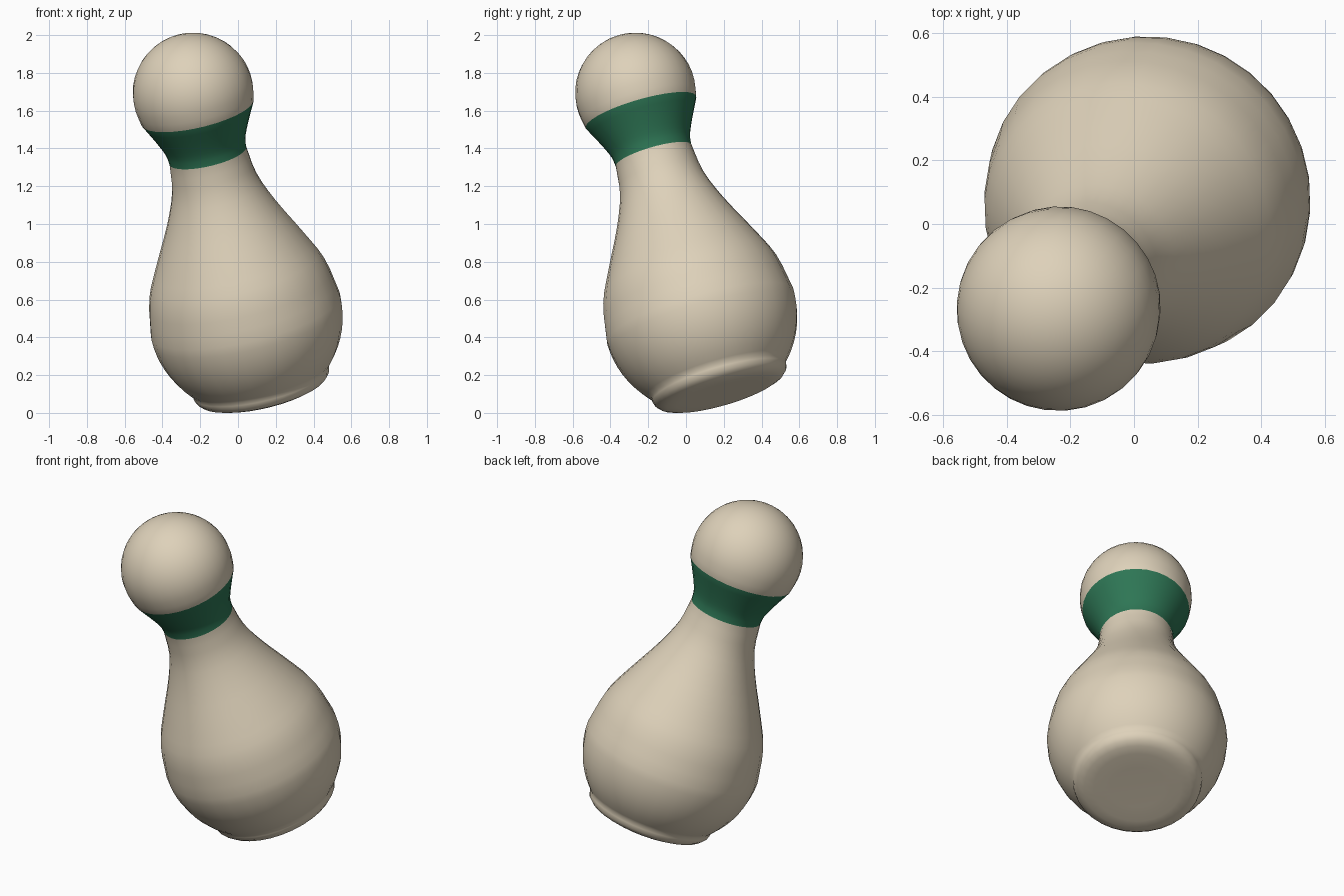
import bpy, bmesh, math
from mathutils import Vector, Matrix

if "Cube" in bpy.data.objects:
    bpy.data.objects.remove(bpy.data.objects["Cube"], do_unlink=True)


def make_material(name, rgb):
    mat = bpy.data.materials.new(name)
    mat.use_nodes = True
    mat.diffuse_color = (*rgb, 1)
    mat.node_tree.nodes["Principled BSDF"].inputs["Base Color"].default_value = (*rgb, 1)
    return mat


cream = make_material("cream", (0.73, 0.64, 0.49))
green = make_material("green", (0.027, 0.18, 0.09))

SIDES = 32
CENTRE = Vector((0.04, 0.075, 0.5))     # middle of the belly
AXIS = Vector((-0.235, -0.29, 1))       # leaning axis of the pin
BAND = (0.907, 1.153)                   # band extent along the axis
HEAD, HEAD_R = 1.26, 0.32
BELLY_R = 0.515


def smooth_curve(pts, steps=3):
    """Catmull-Rom interpolation through (radius, height) points."""
    pts = [Vector(p) for p in pts]
    ext = [2 * pts[0] - pts[1]] + pts + [2 * pts[-1] - pts[-2]]
    out = []
    for a, b, c, d in zip(ext, ext[1:], ext[2:], ext[3:]):
        for i in range(steps):
            t = i / steps
            out.append(0.5 * (2 * b + (c - a) * t + (2 * a - 5 * b + 4 * c - d) * t * t
                              + (3 * b - a - 3 * c + d) * t ** 3))
    return out + [pts[-1]]


def arc(radius, height, start, end, steps):
    angles = [math.radians(start + (end - start) * i / steps) for i in range(steps + 1)]
    return [Vector((radius * math.cos(a), height + radius * math.sin(a))) for a in angles]


# Flat foot with a rounded rim and a shallow groove above it
foot = [Vector(p) for p in ((0, -0.435), (0.15, -0.435), (0.25, -0.437), (0.305, -0.433),
                            (0.34, -0.42), (0.362, -0.398), (0.369, -0.375), (0.371, -0.358))]
belly = arc(BELLY_R, 0, -41, 0, 8)
neck = smooth_curve([(BELLY_R, 0), (0.478, 0.2), (0.4, 0.371), (0.295, 0.579),
                     (0.23, 0.749), (0.209, BAND[0])])
band = smooth_curve([(0.209, BAND[0]), (0.216, 0.961), (0.247, 1.037), (0.305, BAND[1])])
head = arc(HEAD_R, HEAD, -19.5, 90, 14)
head[-1].x = 0
profile = foot + belly + neck[1:] + band[1:] + head[1:]

# Revolve the profile, then lean it over
bm = bmesh.new()
verts = [bm.verts.new((p.x, 0, p.y)) for p in profile]
edges = [bm.edges.new(pair) for pair in zip(verts, verts[1:])]
bmesh.ops.spin(bm, geom=verts + edges, cent=(0, 0, 0), axis=(0, 0, 1),
               angle=math.tau, steps=SIDES, use_duplicate=False)
bmesh.ops.remove_doubles(bm, verts=bm.verts, dist=0.0005)
bmesh.ops.recalc_face_normals(bm, faces=bm.faces)
for face in bm.faces:
    face.smooth = True
    face.material_index = int(BAND[0] < face.calc_center_median().z < BAND[1])
tilt = AXIS.to_track_quat('Z', 'Y').to_matrix().to_4x4()
bm.transform(Matrix.Translation(CENTRE) @ tilt)

# Rest the rim on the ground
low = min(v.co.z for v in bm.verts)
bm.transform(Matrix.Translation((0, 0, -low)))

mesh = bpy.data.meshes.new("bowling_pin")
bm.to_mesh(mesh)
bm.free()
mesh.materials.append(cream)
mesh.materials.append(green)
pin = bpy.data.objects.new("bowling_pin", mesh)
bpy.context.collection.objects.link(pin)
